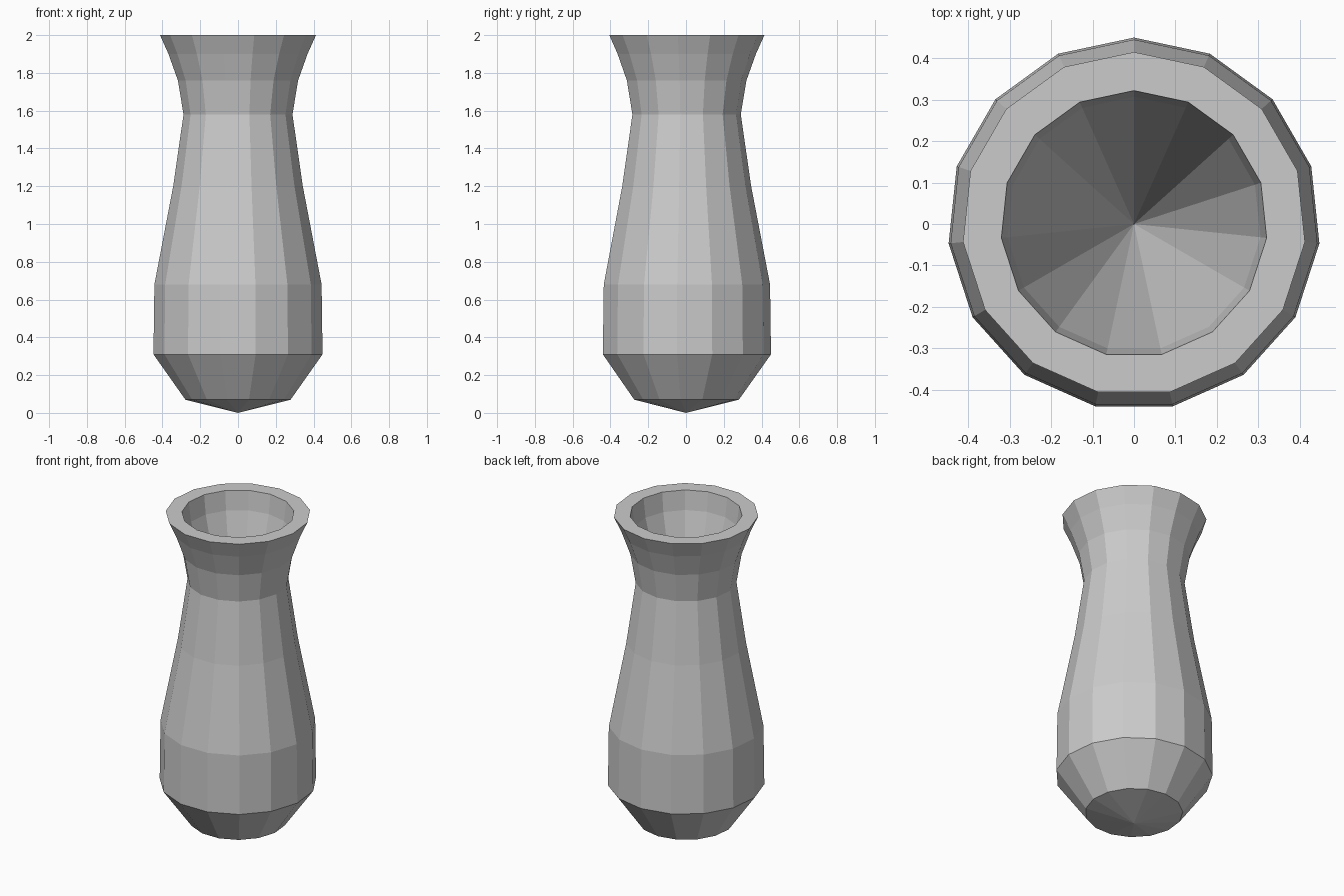
import bpy, bmesh, math

if "Cube" in bpy.data.objects:
    bpy.data.objects.remove(bpy.data.objects["Cube"])

SIDES = 15

# Vase profile (radius, height): bottom tip, up the outside, over the rim, down into the cavity
profile = [
    (0, 0), (0.28, 0.07), (0.45, 0.31), (0.445, 0.68), (0.345, 1.2),
    (0.29, 1.58), (0.32, 1.76), (0.37, 1.9), (0.415, 2.0),
    (0.322, 2.0), (0.307, 1.88), (0, 0.78),
]


def lathe(name, points, sides):
    """Revolve a profile around z; zero-radius points become poles."""
    bm = bmesh.new()
    rings = []
    for r, z in points:
        if r == 0:
            rings.append([bm.verts.new((0, 0, z))] * sides)
        else:
            angles = [math.pi / 2 + math.tau * i / sides for i in range(sides)]
            rings.append([bm.verts.new((r * math.cos(a), r * math.sin(a), z)) for a in angles])
    for low, high in zip(rings, rings[1:]):
        for i in range(sides):
            j = (i + 1) % sides
            corners = dict.fromkeys((low[i], low[j], high[j], high[i]))
            bm.faces.new(list(corners))
    bmesh.ops.recalc_face_normals(bm, faces=bm.faces)
    mesh = bpy.data.meshes.new(name)
    bm.to_mesh(mesh)
    bm.free()
    obj = bpy.data.objects.new(name, mesh)
    bpy.context.collection.objects.link(obj)
    return obj


# Vase body, flat shaded
lathe("vase", profile, SIDES)
